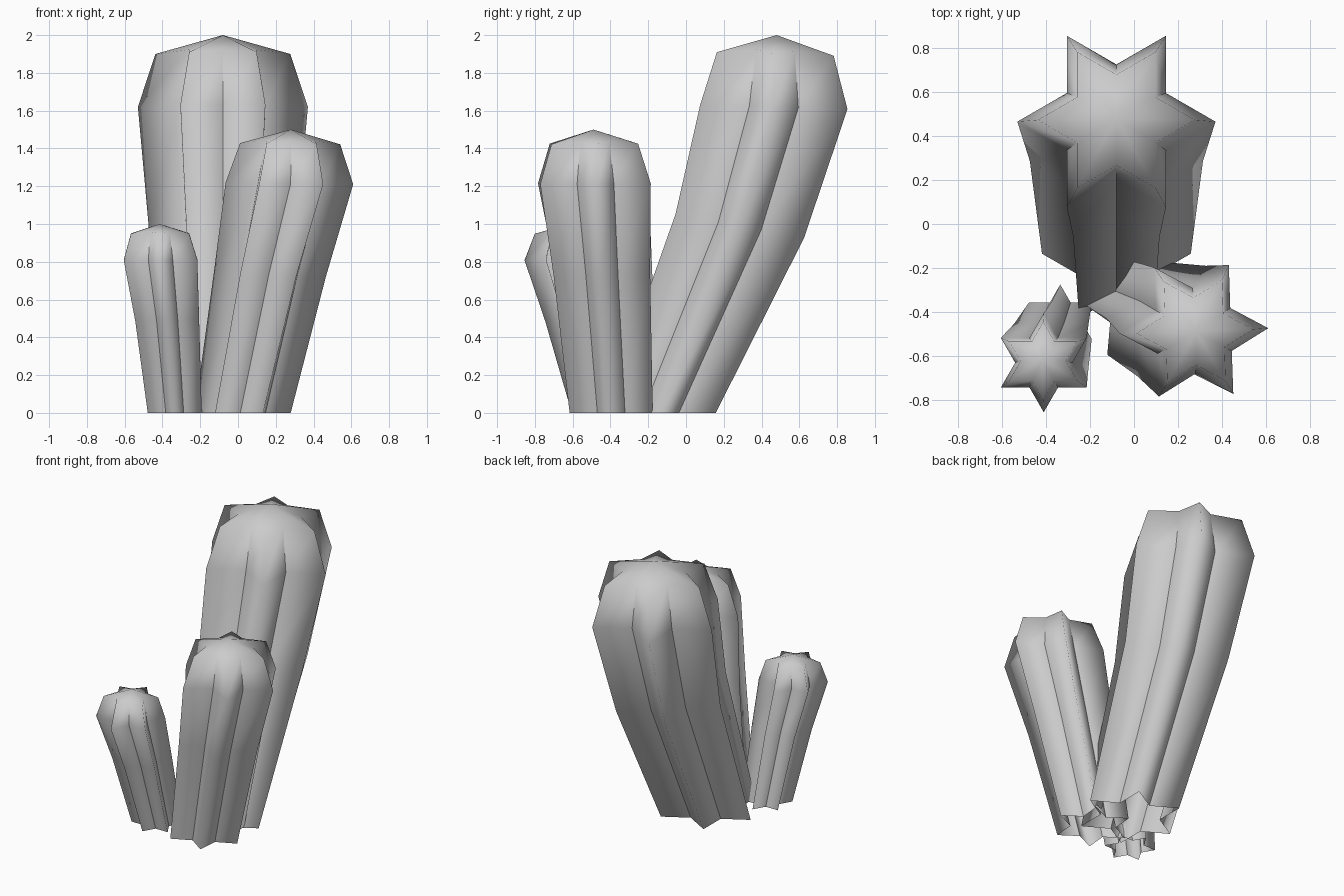
import bpy, bmesh
from math import cos, sin, radians
from mathutils import Vector

cube = bpy.data.objects.get("Cube")
if cube:
    bpy.data.objects.remove(cube, do_unlink=True)

# One plain grey for all stems
grey = bpy.data.materials.new("plain grey")
grey.use_nodes = True
colour = (0.6, 0.6, 0.6, 1)
grey.diffuse_color = colour
grey.node_tree.nodes["Principled BSDF"].inputs["Base Color"].default_value = colour

RIBS = 6
VALLEY = 0.577                      # valley radius as a share of the rib radius
LEVELS = (0, 0.495, 0.81, 0.95)     # ring heights as a share of the stem height
TILTS = (0, 0.3, 0.05, 0.05)        # how far each ring leans with the stem


def stem(name, height, base, mid, shoulder, apex, radii, turns):
    """Leaning star-shaped column, open below and pointed on top."""
    base, mid, shoulder, apex = (Vector(p) for p in (base, mid, shoulder, apex))
    centres = (base, mid, shoulder, (shoulder + apex) / 2)
    lean = apex - base
    bm = bmesh.new()
    rings = []
    for level, tilt, centre, radius, turn in zip(LEVELS, TILTS, centres, radii, turns):
        ring = []
        for i in range(RIBS * 2):
            a = radians(turn + i * 180 / RIBS)
            r = radius * (VALLEY if i % 2 else 1)
            off = Vector((cos(a), sin(a))) * r
            z = height * level - off.dot(lean) * tilt
            if level == LEVELS[-1] and i % 2:
                z += 0.01 * height
            ring.append(bm.verts.new((centre.x + off.x, centre.y + off.y, z)))
        rings.append(ring)
    tip = bm.verts.new((apex.x, apex.y, height))
    count = RIBS * 2
    for i in range(count):
        j = (i + 1) % count
        for low, high in zip(rings, rings[1:]):
            bm.faces.new((low[i], low[j], high[j], high[i]))
        bm.faces.new((rings[-1][i], rings[-1][j], tip))
    # Ribs are rounded by shading, valleys stay crisp
    for f in bm.faces:
        f.smooth = True
    for low, high in zip(rings, rings[1:]):
        for i in range(1, count, 2):
            bm.edges.get((low[i], high[i])).smooth = False
    mesh = bpy.data.meshes.new(name)
    bm.to_mesh(mesh)
    bm.free()
    mesh.materials.append(grey)
    obj = bpy.data.objects.new(name, mesh)
    bpy.context.collection.objects.link(obj)


stem("tall_stem", 2.0, (-0.08, -0.135), (-0.08, 0.285), (-0.08, 0.465), (-0.08, 0.48),
     (0.338, 0.393, 0.45, 0.357), (0, 0, 0, 0))
stem("middle_stem", 1.5, (0.025, -0.385), (0.17, -0.44), (0.272, -0.485), (0.28, -0.49),
     (0.255, 0.295, 0.338, 0.265), (-5, -2, 2, 2))
stem("small_stem", 1.0, (-0.335, -0.44), (-0.375, -0.55), (-0.41, -0.63), (-0.415, -0.615),
     (0.165, 0.195, 0.225, 0.178), (30, 30, 30, 30))
